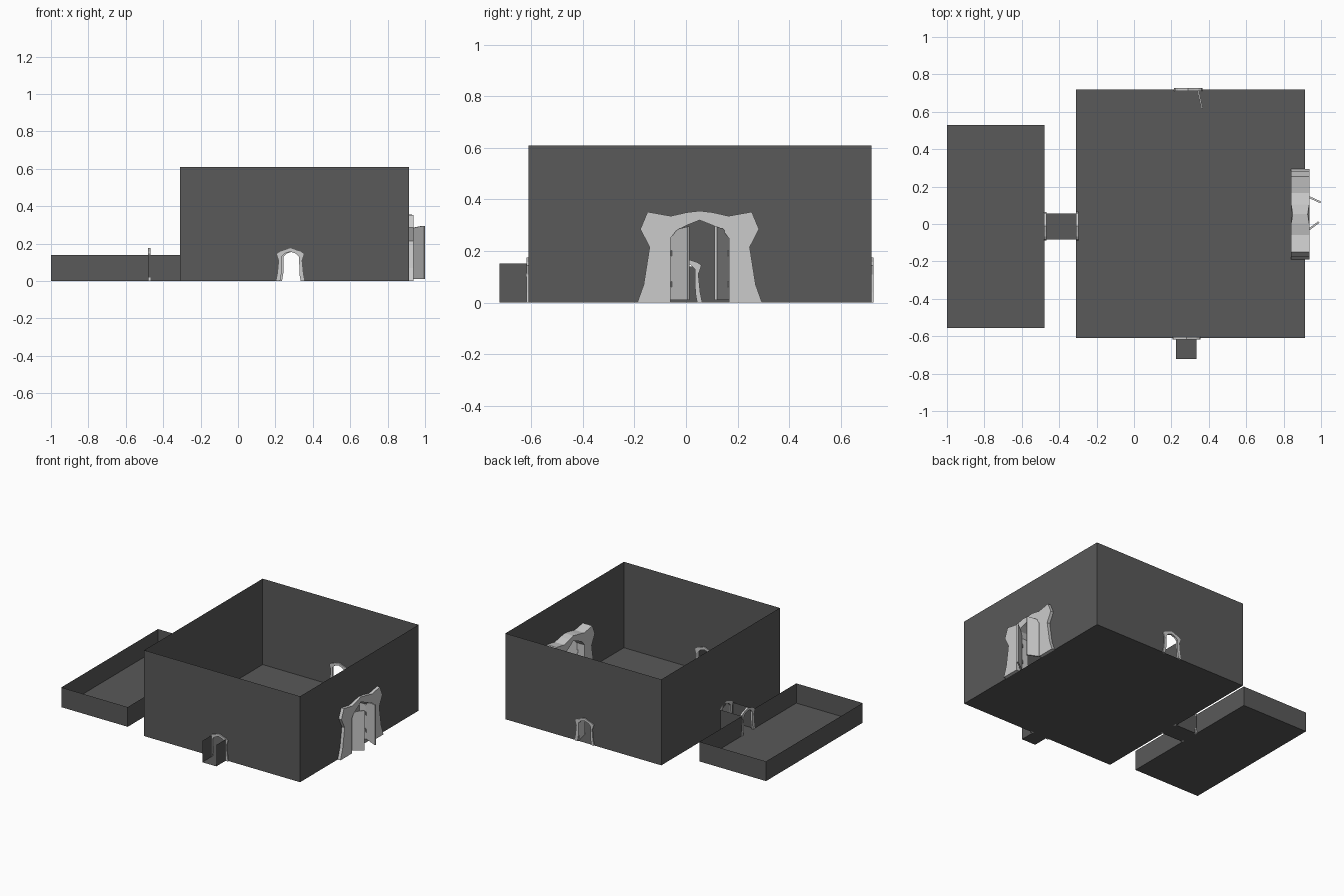
import bpy, bmesh, math
from mathutils import Vector

if "Cube" in bpy.data.objects:
    bpy.data.objects.remove(bpy.data.objects["Cube"])

dark = bpy.data.materials.new("dark_stone")
dark.diffuse_color = (0.1, 0.1, 0.1, 1)
dark.use_nodes = True
dark.node_tree.nodes["Principled BSDF"].inputs["Base Color"].default_value = dark.diffuse_color


def finish(name, bm, mat=None):
    bmesh.ops.remove_doubles(bm, verts=bm.verts, dist=1e-5)
    bmesh.ops.recalc_face_normals(bm, faces=bm.faces)
    me = bpy.data.meshes.new(name)
    bm.to_mesh(me)
    bm.free()
    ob = bpy.data.objects.new(name, me)
    bpy.context.collection.objects.link(ob)
    if mat:
        me.materials.append(mat)
    return ob


def place(origin, deg, u, d, z):
    """Point u along a wall direction, d outward from it, at height z."""
    a = math.radians(deg)
    return Vector((origin[0] + u * math.cos(a) + d * math.sin(a),
                   origin[1] + u * math.sin(a) - d * math.cos(a), z))


def prism(name, pts, origin, deg, d0, d1, waist=0):
    """Upright outline given a thickness; waist thins it near the middle."""
    bm = bmesh.new()
    mid, half = (d0 + d1) / 2, (d1 - d0) / 2
    rings = []
    for s in (-1, 1):
        rings.append([bm.verts.new(place(origin, deg, u,
                      mid + s * half * (1 - (waist if abs(u) < 0.03 else 0)), z))
                      for u, z in pts])
    bm.faces.new(rings[0])
    bm.faces.new(rings[1][::-1])
    for i in range(len(pts)):
        j = (i + 1) % len(pts)
        bm.faces.new((rings[0][i], rings[0][j], rings[1][j], rings[1][i]))
    return finish(name, bm)


def mirrored(half):
    """Left half of an arch, ending at its apex, to a full arch."""
    return half + [(-u, z) for u, z in half[-2::-1]]


def room(name, x0, x1, y0, y1, h, doors={}, open_sides=()):
    """Open-topped thin shell; sides are 0 front, 1 right, 2 back, 3 left."""
    bm = bmesh.new()
    corners = [(x0, y0), (x1, y0), (x1, y1), (x0, y1)]
    bm.faces.new([bm.verts.new((*c, 0)) for c in corners])
    lengths = [x1 - x0, y1 - y0] * 2
    for i in range(4):
        if i in open_sides:
            continue
        L = lengths[i]
        polys = [[(0, 0), (L, 0), (L, h), (0, h)]]
        if i in doors:
            c, arch = doors[i]
            c = (c - x0, c - y0, x1 - c, y1 - c)[i]
            cut = [(c + u, z) for u, z in arch]
            if max(z for u, z in arch) < h:
                polys = [[(0, 0)] + cut + [(L, 0), (L, h), (0, h)]]
            else:
                a, b = cut[0][0], cut[-1][0]
                polys = [[(0, 0), (a, 0), (a, h), (0, h)],
                         [(b, 0), (L, 0), (L, h), (b, h)]]
        for p in polys:
            bm.faces.new([bm.verts.new(place(corners[i], 90 * i, u, 0, z)) for u, z in p])
    return finish(name, bm, dark)


# Door outlines
small_in = mirrored([(-0.055, 0), (-0.048, 0.04), (-0.047, 0.13), (-0.03, 0.147), (0, 0.157)])
small_out = mirrored([(-0.075, 0), (-0.067, 0.04), (-0.06, 0.11), (-0.072, 0.145),
                      (-0.055, 0.157), (-0.03, 0.165), (0, 0.176)])
big_in = mirrored([(-0.113, 0), (-0.113, 0.25), (-0.09, 0.28), (-0.05, 0.3), (0, 0.32)])
big_out = mirrored([(-0.242, 0), (-0.217, 0.07), (-0.194, 0.215), (-0.23, 0.285),
                    (-0.202, 0.352), (-0.112, 0.336), (-0.05, 0.35), (0, 0.356)])

# Rooms and passages
BY, CY = 0.053, -0.012
room("main_hall", -0.31, 0.915, -0.61, 0.72, 0.61,
     {0: (0.28, small_in), 1: (BY, big_in), 2: (0.29, small_in), 3: (CY, small_in)})
room("side_room", -1.0, -0.478, -0.555, 0.53, 0.14, {1: (CY, small_in)})
room("corridor", -0.478, -0.31, -0.083, 0.055, 0.14, open_sides=(1, 3))
room("front_alcove", 0.225, 0.335, -0.722, -0.61, 0.152, open_sides=(0, 2))

# Door frames
small_ring = small_out + small_in[::-1]
for name, org, deg in (("front_frame", (0.28, -0.61), 0),
                       ("back_frame", (0.29, 0.718), 180),
                       ("hall_corridor_frame", (-0.302, CY), 270),
                       ("side_room_frame", (-0.475, CY), 90)):
    prism(name, small_ring, org, deg, -0.006, 0.008)
prism("main_gate_frame", big_out + big_in[::-1], (0.915, BY), 90, -0.075, 0.022, 0.18)

# Gate leaves, standing open, with hinges
leaf = [(0, 0.01), (0.114, 0.01), (0.114, 0.295), (0.06, 0.287), (0.02, 0.273), (0, 0.25)]
for name, hinge, tip in (("gate_leaf_left", (0.897, -0.058), (0.985, 0.008)),
                         ("gate_leaf_right", (0.895, 0.162), (0.998, 0.116))):
    deg = math.degrees(math.atan2(tip[1] - hinge[1], tip[0] - hinge[0]))
    prism(name, leaf, hinge, deg, -0.005, 0.005)
    for k, z in enumerate((0.06, 0.18)):
        prism(f"{name}_hinge_{k}", [(-0.006, z), (0.012, z), (0.012, z + 0.022), (-0.006, z + 0.022)],
              hinge, deg, -0.008, 0.008)

# Back door leaf, swung into the hall
prism("back_door_leaf", [(0, 0.003), (0.1, 0.003), (0.1, 0.15), (0.05, 0.145), (0, 0.125)],
      (0.342, 0.715), -77, -0.004, 0.004)
